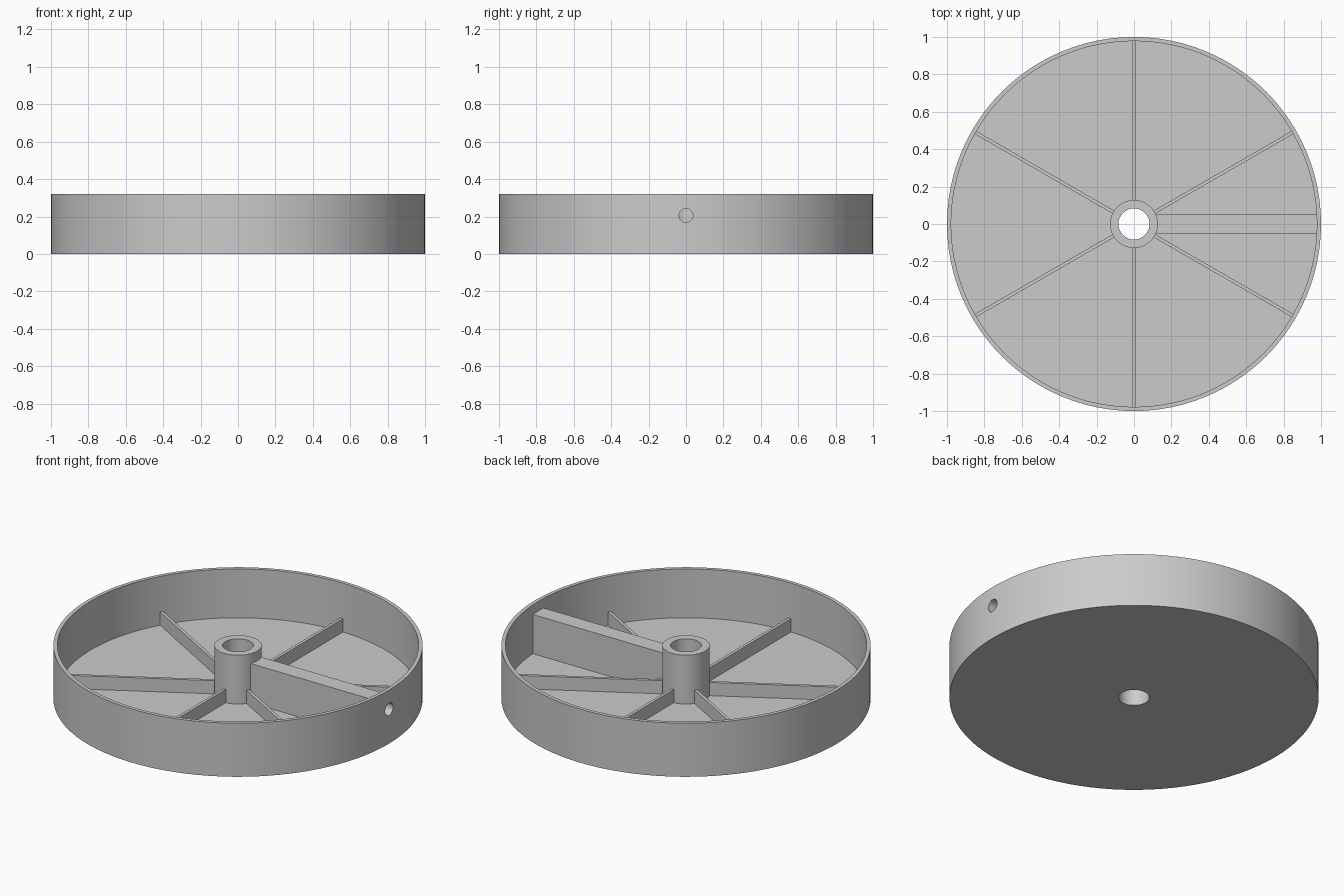
import bpy, bmesh, math
from mathutils import Matrix

cube = bpy.data.objects.get("Cube")
if cube:
    bpy.data.objects.remove(cube, do_unlink=True)

GREY = (0.6, 0.6, 0.6, 1)
grey = bpy.data.materials.new("plain grey")
grey.use_nodes = True
grey.diffuse_color = GREY
grey.node_tree.nodes["Principled BSDF"].inputs["Base Color"].default_value = GREY

HEIGHT, FLOOR = 0.32, 0.028
OUTER, INNER = 1.0, 0.978
HUB, BORE = 0.128, 0.083
SEGMENTS = 96


def make_object(name, bm):
    bmesh.ops.recalc_face_normals(bm, faces=bm.faces)
    mesh = bpy.data.meshes.new(name)
    bm.to_mesh(mesh)
    bm.free()
    mesh.materials.append(grey)
    obj = bpy.data.objects.new(name, mesh)
    bpy.context.collection.objects.link(obj)
    return obj


def lathe(name, profile):
    """Revolve a closed (radius, height) profile around z."""
    bm = bmesh.new()
    rings = []
    for i in range(SEGMENTS):
        a = math.tau * i / SEGMENTS
        rings.append([bm.verts.new((r * math.cos(a), r * math.sin(a), z)) for r, z in profile])
    n = len(profile)
    for i in range(SEGMENTS):
        here, there = rings[i], rings[(i + 1) % SEGMENTS]
        for j in range(n):
            k = (j + 1) % n
            bm.faces.new((here[j], there[j], there[k], here[k]))
    return make_object(name, bm)


def radial_bar(name, angle, start, end, width, bottom, top):
    """Box running outward from the hub at the given angle."""
    bm = bmesh.new()
    place = (Matrix.Rotation(angle, 4, 'Z')
             @ Matrix.Translation(((start + end) / 2, 0, (bottom + top) / 2))
             @ Matrix.Diagonal((end - start, width, top - bottom, 1)))
    bmesh.ops.create_cube(bm, size=1, matrix=place)
    return make_object(name, bm)


def combine(target, other, operation):
    mod = target.modifiers.new(operation, 'BOOLEAN')
    mod.operation = operation
    mod.solver = 'EXACT'
    mod.object = other
    bpy.context.view_layer.objects.active = target
    bpy.ops.object.modifier_apply(modifier=mod.name)
    bpy.data.objects.remove(other, do_unlink=True)


# Dish with floor, rim wall and bored hub in one profile
dish = lathe("dish_with_hub", [
    (BORE, 0), (OUTER, 0), (OUTER, HEIGHT), (INNER, HEIGHT),
    (INNER, FLOOR), (HUB, FLOOR), (HUB, HEIGHT), (BORE, HEIGHT)])

# Tall block carrying the radial hole
block = radial_bar("hole_block", 0, 0.108, 0.988, 0.102, 0.015, 0.262)
combine(dish, block, 'UNION')

# Radial hole from the rim through to the bore
bm = bmesh.new()
drill = Matrix.Translation((0.6, 0, 0.205)) @ Matrix.Rotation(math.pi / 2, 4, 'Y')
bmesh.ops.create_cone(bm, cap_ends=True, segments=32, radius1=0.037, radius2=0.037,
                      depth=1.2, matrix=drill)
cutter = make_object("hole_cutter", bm)
cutter.hide_render = True
combine(dish, cutter, 'DIFFERENCE')

# Six low stiffening ribs
for i in range(6):
    radial_bar(f"rib_{i + 1}", math.radians(30 + 60 * i), 0.12, 0.985, 0.018, 0.015, 0.107)

# Smooth round walls with crisp corners
bpy.ops.object.select_all(action='DESELECT')
dish.select_set(True)
bpy.context.view_layer.objects.active = dish
bpy.ops.object.shade_smooth_by_angle(angle=math.radians(30))
